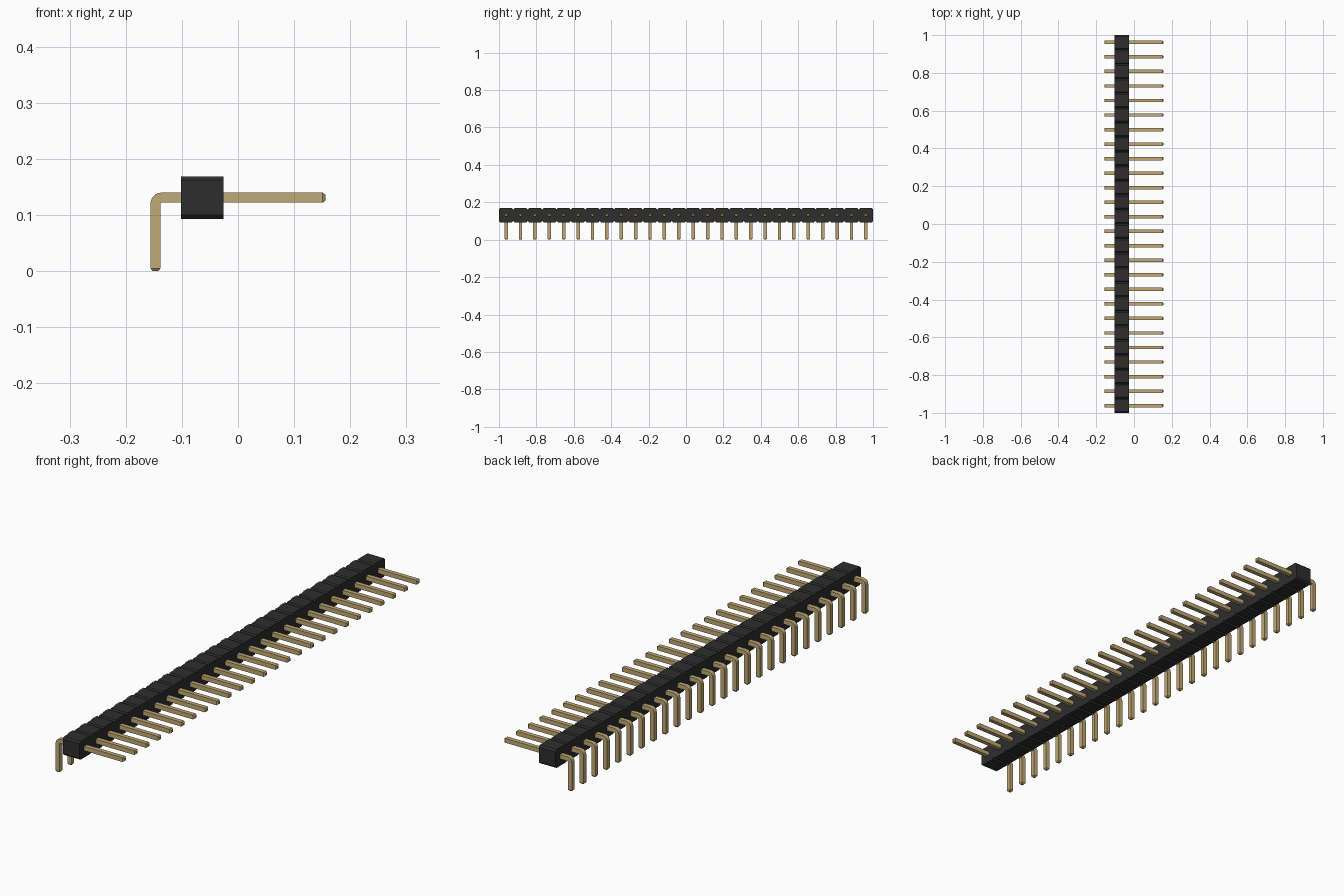
import bpy, bmesh
from math import sin, cos, pi, radians
from mathutils import Vector

cube = bpy.data.objects.get("Cube")
if cube:
    bpy.data.objects.remove(cube, do_unlink=True)

COUNT = 26
PITCH = 2 / COUNT
AXIS_Z = 0.131


def material(name, colour):
    mat = bpy.data.materials.new(name)
    mat.use_nodes = True
    mat.diffuse_color = colour
    bsdf = next(n for n in mat.node_tree.nodes if n.type == 'BSDF_PRINCIPLED')
    bsdf.inputs["Base Color"].default_value = colour
    return mat


def finish(name, bm, mat):
    bmesh.ops.recalc_face_normals(bm, faces=bm.faces)
    mesh = bpy.data.meshes.new(name)
    bm.to_mesh(mesh)
    bm.free()
    mesh.materials.append(mat)
    obj = bpy.data.objects.new(name, mesh)
    bpy.context.collection.objects.link(obj)
    return obj


black = material("black plastic", (0.027, 0.027, 0.027, 1))
gold = material("gold metal", (0.54, 0.40, 0.18, 1))

# Housing: notched strip outline in the y-z plane, extruded along x
left, right, half, chamfer = -0.102, -0.026, 0.038, 0.007
top = []
for i in range(COUNT):
    y = -1 + i * PITCH
    top += [(y, half - chamfer), (y + chamfer, half),
            (y + PITCH - chamfer, half)]
top.append((1, half - chamfer))
outline = top + [(y, -z) for y, z in reversed(top)]

bm = bmesh.new()
face = bm.faces.new([bm.verts.new((left, y, AXIS_Z + z)) for y, z in outline])
extruded = bmesh.ops.extrude_face_region(bm, geom=[face], use_keep_orig=True)
bmesh.ops.translate(bm, vec=(right - left, 0, 0),
                    verts=[v for v in extruded["geom"]
                           if isinstance(v, bmesh.types.BMVert)])
finish("housing", bm, black)

# Pin: square section swept along a right-angle path with tapered tips
width, tip, bend = 0.009, 0.005, 0.011
pivot_x, pivot_z = -0.136, AXIS_Z - bend
tip_width = width - 0.004
stations = [(0.156, AXIS_Z, 0, tip_width), (0.156 - tip, AXIS_Z, 0, width)]
STEPS = 6
for k in range(STEPS + 1):
    a = k / STEPS * pi / 2
    stations.append((pivot_x - bend * sin(a), pivot_z + bend * cos(a), a, width))
leg_x = pivot_x - bend
stations += [(leg_x, tip, pi / 2, width), (leg_x, 0, pi / 2, tip_width)]

bm = bmesh.new()
rings = []
for x, z, a, w in stations:
    normal = Vector((-sin(a), 0, cos(a)))
    side = Vector((0, 1, 0))
    rings.append([bm.verts.new(Vector((x, 0, z)) + normal * w * n + side * w * s)
                  for n, s in ((1, 1), (1, -1), (-1, -1), (-1, 1))])
for r0, r1 in zip(rings, rings[1:]):
    for j in range(4):
        k = (j + 1) % 4
        bm.faces.new((r0[j], r0[k], r1[k], r1[j]))
bm.faces.new(rings[0])
bm.faces.new(rings[-1])
pins = finish("pins", bm, gold)
for poly in pins.data.polygons:
    poly.use_smooth = True
pins.data.set_sharp_from_angle(angle=radians(30))

# Repeat the pin along the row
pins.location.y = -1 + PITCH / 2
array = pins.modifiers.new("row", 'ARRAY')
array.count = COUNT
array.use_relative_offset = False
array.use_constant_offset = True
array.constant_offset_displace = (0, PITCH, 0)
